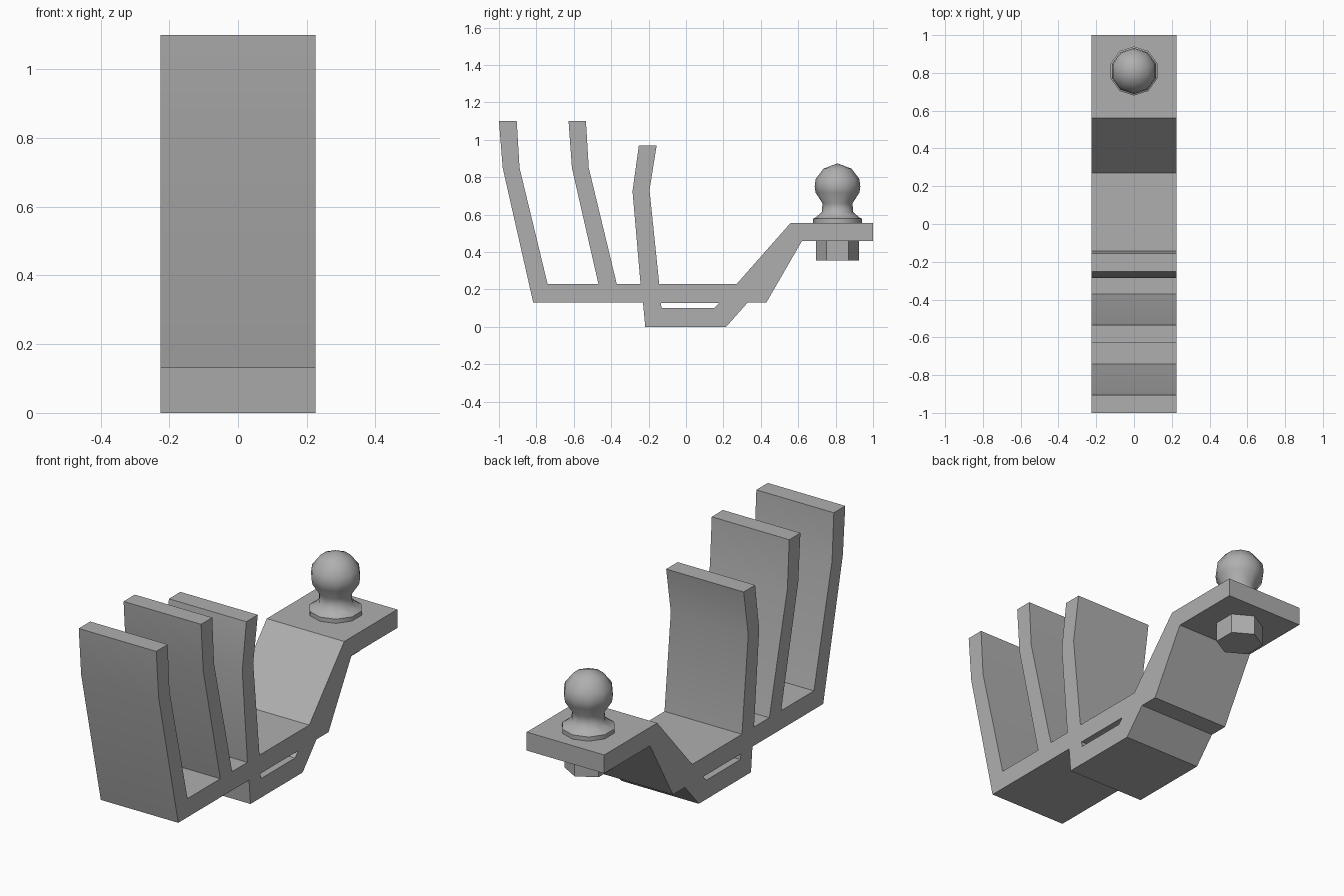
import bpy, bmesh, math
from mathutils import Matrix

if "Cube" in bpy.data.objects:
    bpy.data.objects.remove(bpy.data.objects["Cube"])

HALF_WIDTH = 0.225
BALL_Y = 0.81

# Dark grey metal
metal = bpy.data.materials.new("dark_grey_metal")
metal.diffuse_color = (0.43, 0.43, 0.43, 1)
metal.use_nodes = True
metal.node_tree.nodes["Principled BSDF"].inputs["Base Color"].default_value = metal.diffuse_color


def add_mesh(name, mesh, angle):
    obj = bpy.data.objects.new(name, mesh)
    bpy.context.collection.objects.link(obj)
    mesh.materials.append(metal)
    bpy.ops.object.select_all(action='DESELECT')
    obj.select_set(True)
    bpy.context.view_layer.objects.active = obj
    bpy.ops.object.shade_smooth_by_angle(angle=math.radians(angle))
    return obj


def extrude_profile(name, loops):
    """Fill (y, z) loops, inner ones becoming holes, and extrude along x."""
    curve = bpy.data.curves.new(name, 'CURVE')
    curve.dimensions = '2D'
    curve.fill_mode = 'BOTH'
    curve.extrude = HALF_WIDTH
    for loop in loops:
        s = curve.splines.new('POLY')
        s.points.add(len(loop) - 1)
        for p, (y, z) in zip(s.points, loop):
            p.co = (y, z, 0, 1)
        s.use_cyclic_u = True
    tmp = bpy.data.objects.new(name + "_curve", curve)
    bpy.context.collection.objects.link(tmp)
    bpy.context.view_layer.update()
    mesh = bpy.data.meshes.new_from_object(
        tmp.evaluated_get(bpy.context.evaluated_depsgraph_get()))
    bpy.data.objects.remove(tmp)
    mesh.materials.clear()
    # local x, y, z become world y, z, x
    mesh.transform(Matrix(((0, 0, 1, 0), (1, 0, 0, 0), (0, 1, 0, 0), (0, 0, 0, 1))))
    bm = bmesh.new()
    bm.from_mesh(mesh)
    bmesh.ops.remove_doubles(bm, verts=bm.verts, dist=1e-4)
    bmesh.ops.recalc_face_normals(bm, faces=bm.faces)
    bm.to_mesh(mesh)
    bm.free()
    return add_mesh(name, mesh, 35)


def lathe(name, profile, sides, angle):
    """Revolve (radius, z) points around the ball axis, a corner facing +y."""
    bm = bmesh.new()
    rings = []
    for r, z in profile:
        rings.append([bm.verts.new((r * math.sin(2 * math.pi * i / sides),
                                    BALL_Y + r * math.cos(2 * math.pi * i / sides), z))
                      for i in range(sides)])
    for a, b in zip(rings, rings[1:]):
        for i in range(sides):
            j = (i + 1) % sides
            bm.faces.new((a[i], a[j], b[j], b[i]))
    bm.faces.new(rings[0])
    bm.faces.new(rings[-1])
    bmesh.ops.remove_doubles(bm, verts=bm.verts, dist=1e-3)
    bmesh.ops.recalc_face_normals(bm, faces=bm.faces)
    mesh = bpy.data.meshes.new(name)
    bm.to_mesh(mesh)
    bm.free()
    return add_mesh(name, mesh, angle)


# Bent bracket: three upright plates, base, lower loop and raised ball shelf
outline = [
    (-0.817, 0.13), (-0.98, 0.85), (-1.0, 1.1), (-0.905, 1.1), (-0.89, 0.85),
    (-0.74, 0.228),
    (-0.468, 0.228), (-0.61, 0.85), (-0.628, 1.1), (-0.535, 1.1), (-0.52, 0.85),
    (-0.37, 0.228),
    (-0.243, 0.228), (-0.286, 0.725), (-0.252, 0.97), (-0.157, 0.97), (-0.195, 0.73),
    (-0.143, 0.228),
    (0.27, 0.228), (0.56, 0.556), (1.0, 0.556), (1.0, 0.459), (0.62, 0.459),
    (0.43, 0.13), (0.33, 0.13), (0.215, 0.0), (-0.218, 0.0), (-0.23, 0.13),
]
slot = [(-0.134, 0.128), (0.178, 0.128), (0.152, 0.1), (-0.131, 0.1)]
extrude_profile("bracket", [outline, slot])

# Hitch ball with flange and neck
lathe("hitch_ball", [
    (0.13, 0.55), (0.13, 0.578), (0.117, 0.584), (0.084, 0.613), (0.08, 0.66),
    (0.117, 0.717), (0.122, 0.75), (0.117, 0.79), (0.075, 0.845), (0.0, 0.874)], 10, 55)

# Hex nut below the shelf
lathe("hex_nut", [(0.115, 0.355), (0.115, 0.465)], 6, 35)
